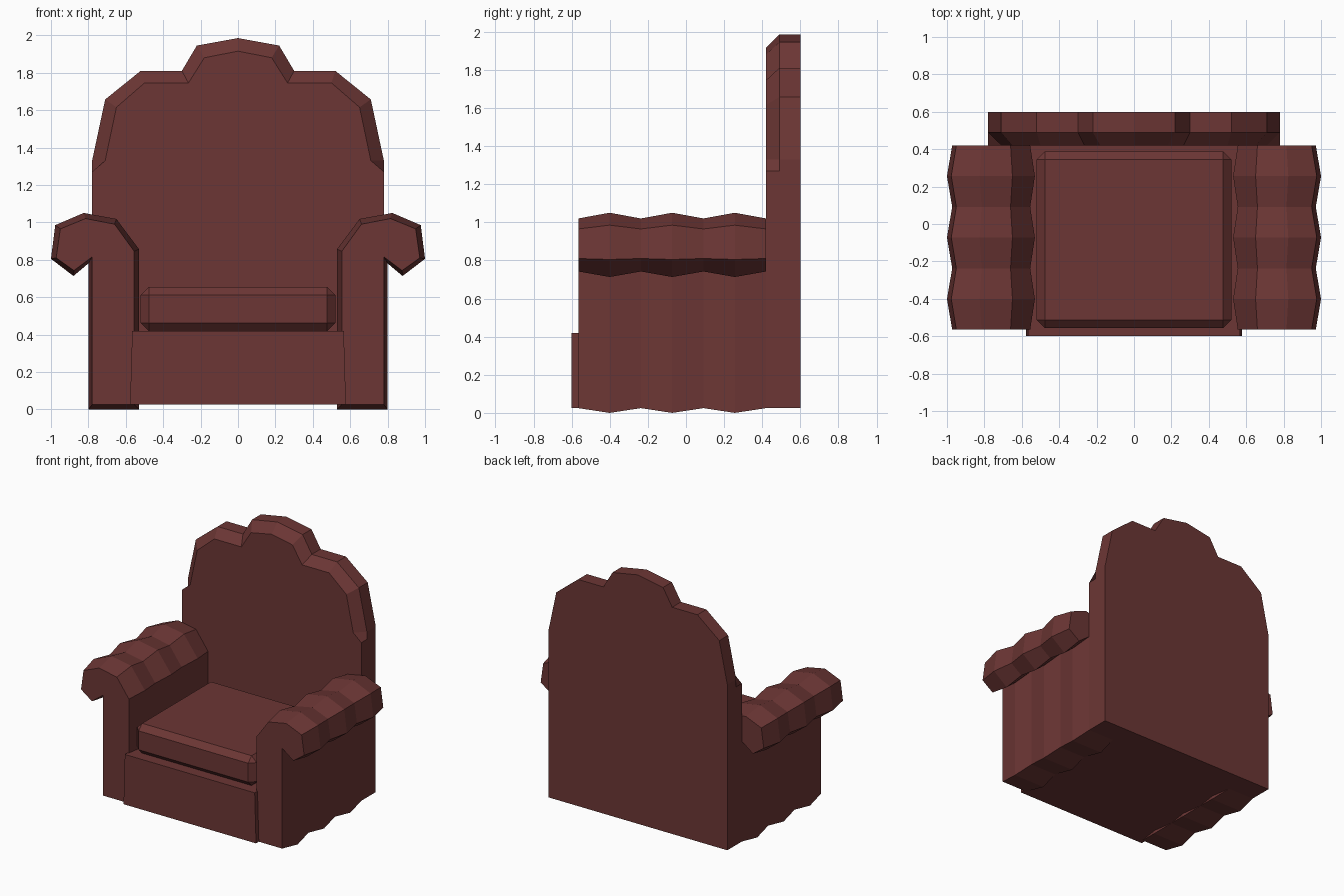
import bpy, bmesh

if "Cube" in bpy.data.objects:
    bpy.data.objects.remove(bpy.data.objects["Cube"])

mat = bpy.data.materials.new("maroon_fabric")
mat.diffuse_color = (0.15, 0.037, 0.035, 1)
mat.use_nodes = True
mat.node_tree.nodes["Principled BSDF"].inputs["Base Color"].default_value = mat.diffuse_color


def finish(name, bm):
    bmesh.ops.recalc_face_normals(bm, faces=bm.faces[:])
    mesh = bpy.data.meshes.new(name)
    bm.to_mesh(mesh)
    bm.free()
    mesh.materials.append(mat)
    ob = bpy.data.objects.new(name, mesh)
    bpy.context.collection.objects.link(ob)
    return ob


def loft(name, rings):
    """Skin a list of equal-length rings and cap both ends."""
    bm = bmesh.new()
    vr = [[bm.verts.new(p) for p in r] for r in rings]
    n = len(vr[0])
    for a, b in zip(vr, vr[1:]):
        for i in range(n):
            j = (i + 1) % n
            bm.faces.new((a[i], a[j], b[j], b[i]))
    bm.faces.new(vr[0])
    bm.faces.new(vr[-1])
    bmesh.ops.remove_doubles(bm, verts=bm.verts[:], dist=0.0005)
    return finish(name, bm)


def box(name, lo, hi, bevel=0):
    bm = bmesh.new()
    bmesh.ops.create_cube(bm, size=1)
    for v in bm.verts:
        v.co = [(l + h) / 2 + c * (h - l) for c, l, h in zip(v.co, lo, hi)]
    if bevel:
        bmesh.ops.bevel(bm, geom=bm.edges[:], offset=bevel, segments=1,
                        profile=0.5, affect='EDGES')
    return finish(name, bm)


def symmetric(half, y):
    """Mirror a half outline (ending on x = 0) into a full ring at depth y."""
    pts = half + [(-x, z) for x, z in reversed(half[:-1])]
    return [(x, y, z) for x, z in pts]


# Scalloped back, chamfered along the upper front edge only
outer = [(.78, .025), (.78, 1.27), (.78, 1.33), (.71, 1.657), (.52, 1.81),
         (.30, 1.81), (.22, 1.945), (0, 1.985)]
inner = [(.78, .025), (.78, 1.27), (.71, 1.33), (.65, 1.615), (.50, 1.745),
         (.265, 1.745), (.18, 1.88), (0, 1.915)]
mid = symmetric(outer, .49)
for i in (1, len(mid) - 2):      # chamfer fades out where the sides begin
    mid[i] = (mid[i][0], .49, 1.27)
loft("backrest", [symmetric(inner, .42), mid, symmetric(outer, .60)])

# Rolled arms with alternating narrow and puffed cross-sections
slim = [(.555, .025), (.555, .845), (.66, .99), (.815, 1.02), (.95, .965),
        (.972, .81), (.877, .742), (.78, .815), (.78, .025)]
puffed = [(.53, 0), (.53, .857), (.65, 1.018), (.825, 1.05), (.977, .985),
          (1.0, .805), (.88, .713), (.80, .78), (.80, 0)]
ys = [-.565 + i * .985 / 6 for i in range(7)]
for side, s in (("left", -1), ("right", 1)):
    loft(side + "_arm", [[(s * x, y, z) for x, z in (puffed if i % 2 else slim)]
                         for i, y in enumerate(ys)])

# Seat base with a slightly tapered front, and the loose cushion
base = box("seat_base", (-.577, -.60, .025), (.577, .45, .42))
for v in base.data.vertices:
    if v.co.z > .3:
        v.co.x *= .98
box("seat_cushion", (-.52, -.555, .42), (.52, .388, .655), .043)
